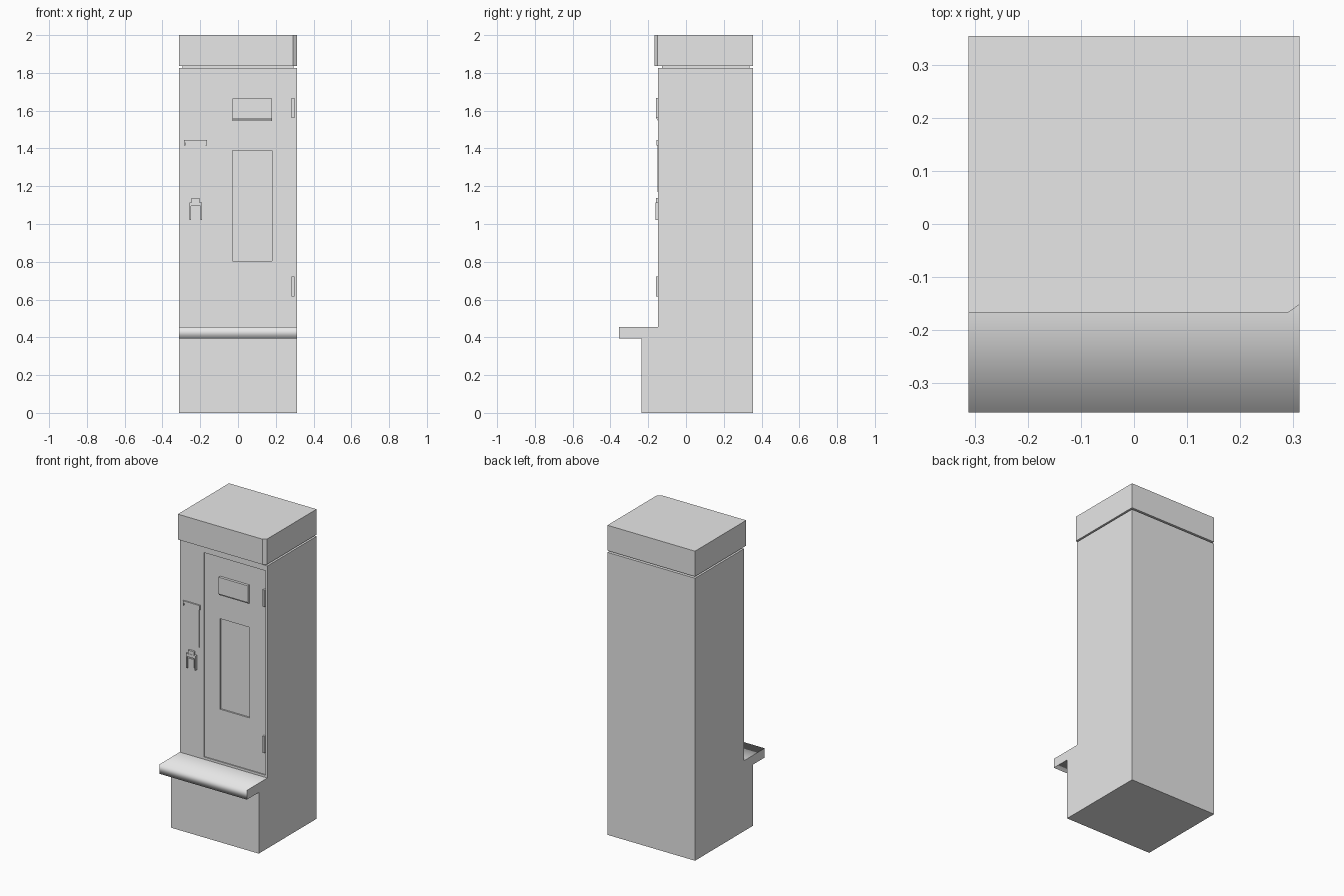
import bpy, bmesh

if "Cube" in bpy.data.objects:
    bpy.data.objects.remove(bpy.data.objects["Cube"])

grey = bpy.data.materials.new("painted grey metal")
grey.diffuse_color = (0.8, 0.8, 0.8, 1)
grey.use_nodes = True
grey.node_tree.nodes["Principled BSDF"].inputs["Base Color"].default_value = grey.diffuse_color


def prism(name, profile, lo, hi, axis):
    """Extrude a profile along x (points are y,z) or along z (points are x,y)."""
    place = (lambda p, t: (t, p[0], p[1])) if axis == 'x' else (lambda p, t: (p[0], p[1], t))
    bm = bmesh.new()
    a = [bm.verts.new(place(p, lo)) for p in profile]
    b = [bm.verts.new(place(p, hi)) for p in profile]
    bm.faces.new(a)
    bm.faces.new(b[::-1])
    for i in range(len(a)):
        j = (i + 1) % len(a)
        bm.faces.new((a[i], b[i], b[j], a[j]))
    bmesh.ops.recalc_face_normals(bm, faces=bm.faces)
    mesh = bpy.data.meshes.new(name)
    bm.to_mesh(mesh)
    bm.free()
    mesh.materials.append(grey)
    ob = bpy.data.objects.new(name, mesh)
    bpy.context.collection.objects.link(ob)
    return ob


def box(name, x0, x1, y0, y1, z0, z1):
    return prism(name, [(x0, y0), (x1, y0), (x1, y1), (x0, y1)], z0, z1, 'z')


def cut(target, *dims):
    cutter = box("recess_cutter", *dims)
    mod = target.modifiers.new("recess", 'BOOLEAN')
    mod.operation, mod.solver, mod.object = 'DIFFERENCE', 'EXACT', cutter
    bpy.context.view_layer.objects.active = target
    bpy.ops.object.modifier_apply(modifier=mod.name)
    bpy.data.objects.remove(cutter)


W = 0.313       # half width
FRONT = -0.147  # cabinet front plane
BACK = 0.355
DOOR = FRONT + 0.007

# Cabinet with a deeper base, then the recessed door and its long window
cabinet = prism("cabinet", [(-0.235, 0), (BACK, 0), (BACK, 1.825), (FRONT, 1.825),
                            (FRONT, 0.42), (-0.235, 0.42)], -W, W, 'x')
cut(cabinet, -0.14, 0.298, -0.4, DOOR, 0.47, 1.79)
cut(cabinet, -0.03, 0.18, -0.4, DOOR + 0.01, 0.805, 1.39)

# Shelf, softly shaded across its front edges
shelf = box("shelf", -W, W, -0.356, FRONT + 0.003, 0.395, 0.455)
for face in shelf.data.polygons:
    face.use_smooth = True
for edge in shelf.data.edges:
    ends = [shelf.data.vertices[i].co for i in edge.vertices]
    along_front = abs(ends[0].x - ends[1].x) > 0.1 and ends[0].y < -0.3
    edge.use_edge_sharp = not along_front

# Neck and cap, the cap having one clipped front corner
box("neck", -0.293, 0.293, FRONT + 0.02, BACK - 0.02, 1.82, 1.84)
prism("cap", [(-W, -0.167), (0.292, -0.167), (W, -0.152), (W, BACK), (-W, BACK)],
      1.836, 2.0, 'z')

# Sloped label plate on the door
prism("label_plate", [(DOOR + 0.002, 1.545), (FRONT, 1.545), (-0.157, 1.56),
                      (-0.157, 1.665), (DOOR + 0.002, 1.665)], -0.03, 0.18, 'x')

# Door hinges
for z in (0.615, 1.56):
    box("hinge", 0.284, 0.298, -0.158, DOOR + 0.002, z, z + 0.107)

# Notice plate with its small hood
box("notice_plate", -0.275, -0.173, -0.152, FRONT + 0.003, 1.17, 1.435)
box("notice_hood", -0.285, -0.165, -0.156, FRONT + 0.003, 1.428, 1.444)
for x in (-0.285, -0.171):
    box("hood_end", x, x + 0.006, -0.156, FRONT + 0.003, 1.415, 1.43)

# Latch: back plate, side rails, crosspiece and thumb catch
box("latch_plate", -0.258, -0.19, -0.152, FRONT + 0.003, 1.02, 1.115)
for x in (-0.258, -0.198):
    box("latch_rail", x, x + 0.008, -0.162, FRONT + 0.003, 1.02, 1.115)
box("latch_crosspiece", -0.258, -0.19, -0.162, FRONT + 0.003, 1.095, 1.115)
box("latch_catch", -0.245, -0.203, -0.16, FRONT + 0.003, 1.11, 1.137)
box("latch_handle", -0.243, -0.205, -0.157, FRONT + 0.003, 1.03, 1.085)
